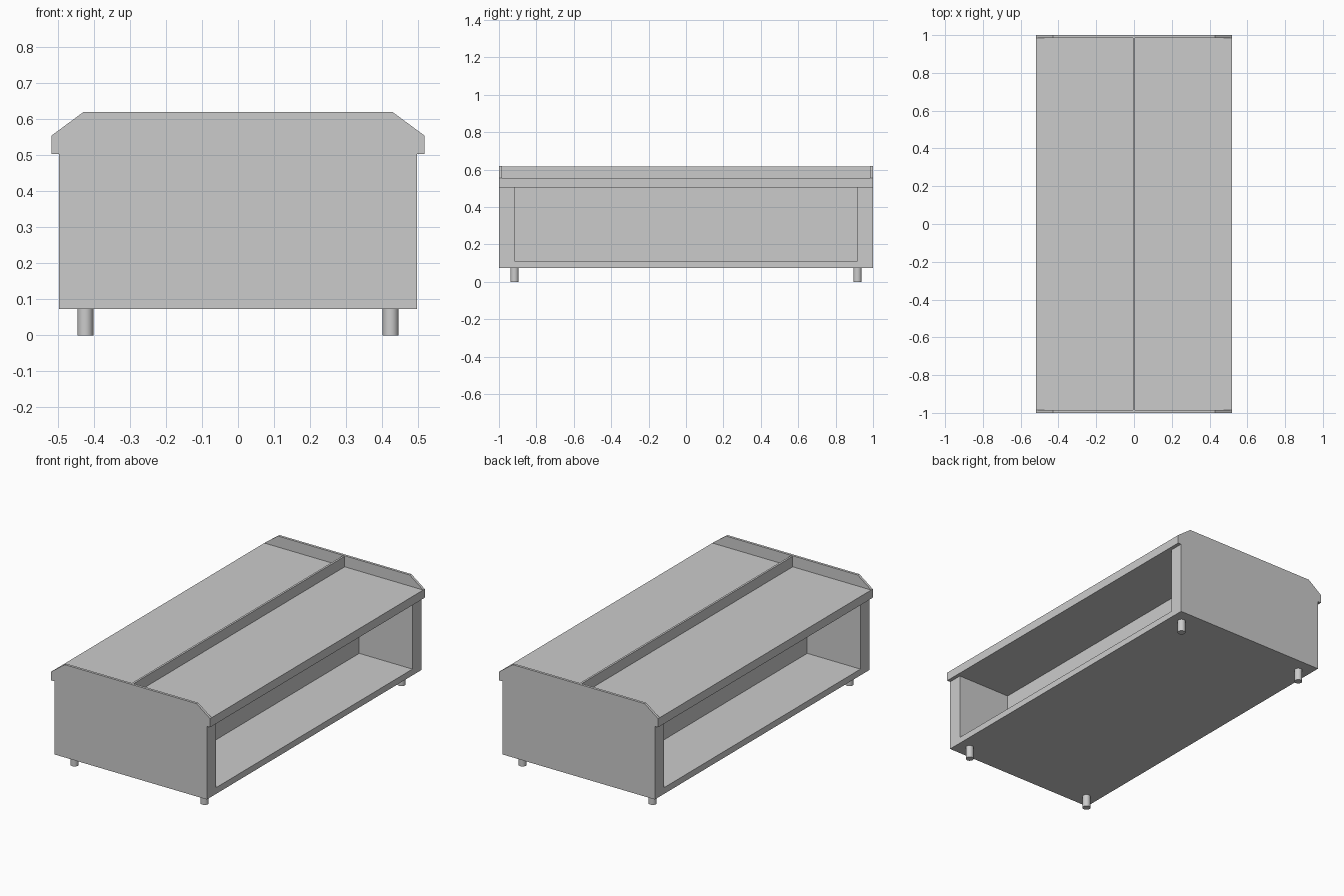
import bpy
import bmesh

cube = bpy.data.objects.get("Cube")
if cube:
    bpy.data.objects.remove(cube, do_unlink=True)

# One plain grey for the whole unit
grey = bpy.data.materials.new("plain grey")
grey.use_nodes = True
colour = (0.6, 0.6, 0.6, 1)
grey.diffuse_color = colour
grey.node_tree.nodes["Principled BSDF"].inputs["Base Color"].default_value = colour

BASE, SHELF, DECK_LOW, DECK, TOP = 0.073, 0.11, 0.504, 0.555, 0.62
BODY, LIP, END, INNER = 0.497, 0.518, 1.0, 0.985


def prism(name, profile, y0, y1):
    """Extrude an x-z outline from y0 to y1."""
    bm = bmesh.new()
    face = bm.faces.new([bm.verts.new((x, y0, z)) for x, z in profile])
    new = bmesh.ops.extrude_face_region(bm, geom=[face])["geom"]
    verts = [v for v in new if isinstance(v, bmesh.types.BMVert)]
    bmesh.ops.translate(bm, verts=verts, vec=(0, y1 - y0, 0))
    bmesh.ops.recalc_face_normals(bm, faces=bm.faces)
    mesh = bpy.data.meshes.new(name)
    bm.to_mesh(mesh)
    bm.free()
    mesh.materials.append(grey)
    obj = bpy.data.objects.new(name, mesh)
    bpy.context.collection.objects.link(obj)
    return obj


def box(name, half_x, y0, y1, z0, z1):
    outline = [(-half_x, z0), (half_x, z0), (half_x, z1), (-half_x, z1)]
    return prism(name, outline, y0, y1)


# End panels with chamfered shoulders, and thick cheeks behind them
half = [(BODY, BASE), (BODY, DECK_LOW), (LIP, DECK_LOW), (LIP, DECK), (0.43, TOP)]
outline = half + [(-x, z) for x, z in reversed(half)]
for label, s in (("front", -1), ("back", 1)):
    prism(label + "_end_panel", outline, s * INNER, s * END)
    box(label + "_cheek", BODY, s * 0.915, s * INNER, SHELF, DECK_LOW)

# Base, central core behind the open shelves, top deck and its divider
box("base_shelf", BODY, -INNER, INNER, BASE, SHELF)
box("central_core", 0.15, -0.915, 0.915, SHELF, DECK_LOW)
box("top_deck", LIP, -INNER, INNER, DECK_LOW, DECK)
box("deck_divider", 0.006, -INNER, INNER, DECK, 0.617)

# Round feet
for row, y in (("front", -0.917), ("back", 0.917)):
    for side, x in (("left", 0.424), ("right", -0.424)):
        bpy.ops.mesh.primitive_cylinder_add(
            vertices=24, radius=0.022, depth=BASE, location=(x, y, BASE / 2))
        foot = bpy.context.object
        foot.name = f"{row}_{side}_foot"
        foot.data.materials.append(grey)
        bpy.ops.object.shade_smooth_by_angle()
